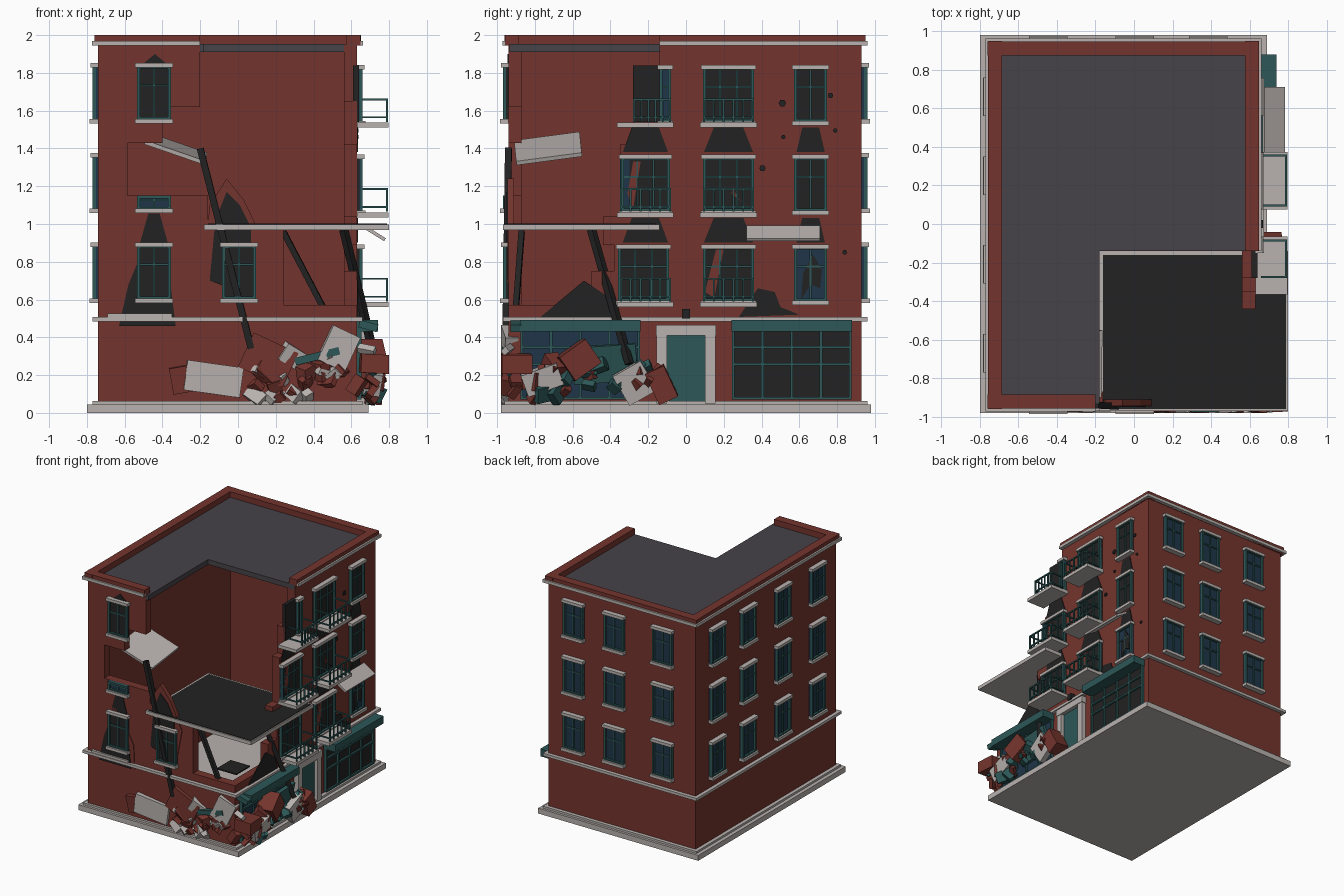
import bpy, bmesh, math, random
from mathutils import Vector, Matrix, Euler

if "Cube" in bpy.data.objects:
    bpy.data.objects.remove(bpy.data.objects["Cube"])

random.seed(4)
COLORS = {"brick": (.175, .034, .026), "stone": (.48, .445, .425), "roof_grey": (.062, .056, .066),
          "char_black": (.016, .016, .016), "teal_paint": (.026, .095, .095), "blue_glass": (.014, .036, .066)}
NAMES = list(COLORS)
BRICK, STONE, ROOF, BLACK, TEAL, GLASS = range(6)
MATS = []
for n, c in COLORS.items():
    m = bpy.data.materials.new(n)
    m.diffuse_color = (*c, 1)
    m.use_nodes = True
    m.node_tree.nodes["Principled BSDF"].inputs["Base Color"].default_value = m.diffuse_color
    MATS.append(m)


def part(name, solids):
    """One object from a list of prisms (bottom loop, top loop, colour)."""
    bm = bmesh.new()
    for lo, hi, mat in solids:
        a = [bm.verts.new(p) for p in lo]
        b = [bm.verts.new(p) for p in hi]
        n = len(a)
        fs = [bm.faces.new(a[::-1]), bm.faces.new(b)]
        fs += [bm.faces.new((a[i], a[(i + 1) % n], b[(i + 1) % n], b[i])) for i in range(n)]
        for f in fs:
            f.material_index = mat
    bmesh.ops.recalc_face_normals(bm, faces=bm.faces)
    me = bpy.data.meshes.new(name)
    bm.to_mesh(me)
    bm.free()
    for m in MATS:
        me.materials.append(m)
    ob = bpy.data.objects.new(name, me)
    bpy.context.collection.objects.link(ob)
    return ob


# Wall coordinates: u along the wall, d outward from it, z up
WALL = {"front": lambda u, d, z: (u, -.94 - d, z), "back": lambda u, d, z: (u, .93 + d, z),
        "left": lambda u, d, z: (-.74 - d, u, z), "right": lambda u, d, z: (.63 + d, u, z)}


def poly(w, pts, d0, d1, mat):
    f = WALL[w]
    return [f(u, d0, z) for u, z in pts], [f(u, d1, z) for u, z in pts], mat


def wbox(w, u0, u1, z0, z1, d0, d1, mat):
    return poly(w, [(u0, z0), (u1, z0), (u1, z1), (u0, z1)], d0, d1, mat)


def box(x0, x1, y0, y1, z0, z1, mat):
    c = [(x0, y0), (x1, y0), (x1, y1), (x0, y1)]
    return [(x, y, z0) for x, y in c], [(x, y, z1) for x, y in c], mat


def chunk(loc, size, rot, mat):
    """Rotated box, kept inside the model's footprint."""
    M = Matrix.Translation(loc) @ Euler([math.radians(r) for r in rot]).to_matrix().to_4x4()
    lo, hi, _ = box(-size[0] / 2, size[0] / 2, -size[1] / 2, size[1] / 2, -size[2] / 2, size[2] / 2, mat)
    fit = lambda p: (min(p.x, .8), max(p.y, -.98), max(p.z, .03))
    return [fit(M @ Vector(p)) for p in lo], [fit(M @ Vector(p)) for p in hi], mat


def beam(a, b, t):
    a, b = Vector(a), Vector(b)
    q = (b - a).to_track_quat('Z', 'Y')
    c = [q @ Vector((x * t, y * t, 0)) for x, y in ((-.5, -.5), (.5, -.5), (.5, .5), (-.5, .5))]
    return [a + v for v in c], [b + v for v in c], BLACK


# Plinth and ground floor
part("plinth", [box(-.8, .69, -.98, .98, 0, .045, STONE), box(-.77, .66, -.96, .96, .045, .062, STONE)])

# Hollow shell; front and right walls end in stepped breaks
part("front_wall", [poly("front", [(-.74, .05), (.63, .05), (.63, .57), (.24, .57), (.24, .97), (-.16, .97),
     (-.16, 1.15), (-.585, 1.15), (-.585, 1.43), (-.4, 1.43), (-.4, 1.62), (-.2, 1.62), (-.2, 1.95),
     (-.74, 1.95)], -.07, 0, BRICK)])
part("right_wall", [poly("right", [(-.87, .05), (.93, .05), (.93, 1.95), (-.14, 1.95), (-.14, 1.65), (-.28, 1.65),
     (-.28, 1.42), (-.35, 1.42), (-.35, 1.04), (-.44, 1.04), (-.44, .89), (-.38, .89), (-.38, .75), (-.5, .75),
     (-.5, .57), (-.87, .57)], -.07, 0, BRICK)])
part("left_wall", [wbox("left", -.87, .93, .05, 1.95, -.07, 0, BRICK)])
part("back_wall", [wbox("back", -.67, .56, .05, 1.95, -.07, 0, BRICK)])

# Roof with the missing corner, parapet and cornice
L = [(-.735, -.935), (-.18, -.935), (-.18, -.14), (.625, -.14), (.625, .925), (-.735, .925)]
part("roof_slab", [([(x, y, 1.91) for x, y in L], [(x, y, 1.952) for x, y in L], ROOF)])
RUNS = [("front", -.74, -.2), ("left", -.94, .93), ("back", -.74, .63), ("right", -.14, .93)]


def ext(w, a, b, d):
    # run ends overlap at the outer corners, broken ends stay put
    return a - (0 if w == "right" and a > -.5 else d), b + (0 if w == "front" and b < 0 else d)


part("parapet", [wbox(w, *ext(w, a, b, .02), 1.945, 2, -.055, .018, BRICK) for w, a, b in RUNS])
part("cornice", [wbox(w, *ext(w, a, b, .032), 1.945, 1.97, 0, .032, STONE) for w, a, b in RUNS])
FULL = [("front", -.74, .63), ("left", -.94, .93), ("back", -.74, .63), ("right", -.94, .93)]
part("string_course", [wbox(w, a - .03, b + .03, .485, .508, 0, .03, STONE) for w, a, b in FULL])


# Windows
def window(w, u, z, width, glass, cols=2, h=.29, lintel=True, sill=True):
    a, b, t = u - width / 2, u + width / 2, .016
    s = [wbox(w, a, b, z, z + h, 0, .012, glass)]
    s += [wbox(w, x, x + t, z, z + h, 0, .03, TEAL) for x in (a, b - t)]
    s += [wbox(w, a, b, y, y + t, 0, .03, TEAL) for y in (z, z + h - t)]
    s += [wbox(w, a + width * i / cols - .005, a + width * i / cols + .005, z, z + h, 0, .02, TEAL)
          for i in range(1, cols)]
    s += [wbox(w, a, b, z + h * .62, z + h * .62 + .01, 0, .02, TEAL)]
    if lintel:
        s.append(wbox(w, a - .01, b + .01, z + h - .012, z + h + .012, 0, .04, STONE))
    if sill:
        s.append(wbox(w, a - .01, b + .01, z - .018, z + .006, 0, .045, STONE))
    part(w + "_window", s)


FLOORS = (.6, 1.075, 1.55)
for z in FLOORS:
    for u in (.66, .25, -.21, -.67):
        window("left", u, z, .18, GLASS)
    for u in (-.445, .005, .385):
        window("back", u, z, .18, GLASS)
    window("right", .66, z - .01, .175, GLASS if z < 1 else BLACK)
    window("right", .225, z - .01, .27, BLACK, 3)
window("front", -.445, .6, .18, BLACK)
window("front", .005, .6, .18, BLACK)
window("front", -.445, 1.55, .18, BLACK)
window("front", -.445, 1.075, .18, GLASS, h=.075, lintel=False)
window("right", -.225, .59, .27, BLACK, 3)
window("right", -.215, 1.065, .26, BLACK, 3)
window("right", -.11, 1.54, .06, GLASS, 1)
part("burnt_frame", [wbox("right", -.28, -.14, 1.54, 1.84, -.02, .01, BLACK),
                     wbox("right", -.35, -.3, 1.08, 1.35, .012, .018, GLASS)])

# Balconies with railings
for z in FLOORS:
    for u in (.225, -.215):
        z0, a, b = z - .01, u - .135, u + .135
        if u < 0 and z > 1.5:
            a = -.28
        s = [wbox("right", u - .15, u + .15, z0 - .03, z0 - .003, 0, .168, STONE)]
        for r in (z0 + .115, z0 + .02):
            s.append(wbox("right", a, b, r, r + .01, .153, .165, TEAL))
            s += [wbox("right", y, y + .01, r, r + .01, .03, .165, TEAL) for y in (a, b - .01)]
        for i in range(6):
            y = a + (b - a - .01) * i / 5
            s.append(wbox("right", y, y + .01, z0, z0 + .12, .154, .164, TEAL))
        part("balcony", s)
part("fallen_balcony", [chunk((.725, .515, .95), (.125, .39, .018), (0, 32, 0), STONE)])


# Shop fronts and door
def shop(a, b, glass):
    s = [wbox("right", a, b, .07, .45, 0, .01, glass), wbox("right", a - .01, b + .01, .43, .492, 0, .11, TEAL)]
    s += [wbox("right", a + (b - a) * i / 4 - .007, a + (b - a) * i / 4 + .007, .07, .45, 0, .025, TEAL)
          for i in range(5)]
    s += [wbox("right", a, b, z, z + .014, 0, .025, TEAL) for z in (.07, .25, .34)]
    part("shop_front", s)


shop(.25, .87, BLACK)
shop(-.87, -.25, GLASS)
part("door", [wbox("right", -.1, .1, .05, .41, 0, .012, TEAL), wbox("right", -.155, -.1, .05, .42, 0, .04, STONE),
              wbox("right", .1, .155, .05, .42, 0, .04, STONE), wbox("right", -.16, .16, .41, .465, 0, .045, STONE),
              wbox("right", -.02, .02, .5, .55, 0, .04, BLACK)])

# Soot above windows, broken brick rims and bullet holes
soot = []
for z in (.902, 1.38):
    for u, k in ((.225, .13), (.66, .075), (-.215, .12)):
        soot.append(poly("right", [(u - k, z), (u + k, z), (u + k * .6, z + .13), (u - k * .6, z + .13)], 0, .006, BLACK))
soot.append(poly("front", [(-.52, .895), (-.37, .895), (-.415, 1.055), (-.475, 1.055)], 0, .006, BLACK))
soot.append(poly("front", [(-.5, 1.85), (-.38, 1.85), (-.44, 1.9)], 0, .006, BLACK))
soot.append(poly("right", [(-.77, .508), (-.38, .508), (-.42, .62), (-.54, .7)], 0, .006, BLACK))
soot.append(poly("right", [(.28, .508), (.6, .52), (.5, .56), (.47, .64), (.38, .66)], 0, .006, BLACK))
part("soot", soot)
part("broken_rims", [
    poly("front", [(-.69, .46), (-.3, .46), (-.31, .66), (-.42, .88), (-.51, .94), (-.59, .85)], 0, .006, BRICK),
    poly("front", [(-.63, .46), (-.33, .46), (-.36, .7), (-.42, .84), (-.5, .87), (-.58, .68)], 0, .011, BLACK),
    poly("front", [(-.19, .69), (.1, .69), (.14, .9), (.03, 1.13), (-.06, 1.24), (-.15, 1.1)], -.03, .006, BRICK),
    poly("front", [(-.15, .7), (.07, .62), (.07, .98), (.01, 1.1), (-.06, 1.17), (-.12, 1.02)], -.03, .011, BLACK),
    poly("right", [(.1, .64), (.15, .61), (.2, .87), (.16, .87)], .012, .019, BRICK),
    poly("right", [(.24, 1.16), (.35, 1.08), (.27, 1.14), (.25, 1.2)], .012, .019, BRICK),
    poly("right", [(-.31, 1.16), (-.28, 1.08), (-.24, 1.33), (-.28, 1.33)], .012, .019, BRICK),
    poly("right", [(.61, .6), (.66, .68), (.71, .66), (.72, .76), (.67, .84), (.62, .74)], .012, .019, BLACK)])
holes = []
for u, z, r in ((.51, 1.64, .02), (.765, 1.68, .015), (.79, 1.495, .012), (.515, 1.46, .012), (.405, 1.295, .017),
                (.84, .85, .013)):
    holes.append(poly("right", [(u + r * math.cos(i * math.pi / 3), z + r * math.sin(i * math.pi / 3))
                                for i in range(6)], 0, .008, BLACK))
part("bullet_holes", holes)

# Collapsed floors and charred beams
part("corner_floor", [box(-.18, .8, -.97, -.14, .968, .998, STONE), box(-.16, .79, -.96, -.16, .998, 1.002, BLACK)])
part("floor_remnant", [box(.33, .51, -.75, -.57, .555, .566, BLACK)])
part("hanging_slab", [chunk((-.33, -.73, 1.4), (.34, .35, .022), (8, 19, 2), STONE)])
part("loose_ledge", [wbox("front", -.69, -.35, .508, .527, 0, .025, STONE)])
part("charred_beams", [beam((-.2, -.94, 1.4), (.07, -.955, .34), .035),
                       beam((.24, -.87, .96), (.45, -.9, .56), .03),
                       beam((.56, -.5, .97), (.73, -.3, .26), .035)])

# Rubble at the broken corner
big = [chunk((-.13, -.95, .18), (.3, .05, .16), (0, 8, 4), STONE), chunk((-.28, -.94, .18), (.15, .06, .14), (5, -10, 0), BRICK),
       chunk((.16, -.94, .28), (.26, .06, .2), (0, 25, 0), BRICK), chunk((.53, -.94, .34), (.16, .07, .2), (0, 25, 10), STONE),
       chunk((.72, -.9, .26), (.15, .16, .1), (0, 3, 5), BRICK), chunk((.7, -.57, .28), (.14, .17, .15), (35, 0, 10), BRICK),
       chunk((.72, -.27, .16), (.05, .17, .18), (30, 10, 0), STONE), chunk((.71, -.13, .15), (.12, .11, .18), (25, 5, 0), BRICK),
       chunk((.72, -.76, .18), (.09, .2, .12), (20, 10, 0), STONE), chunk((.68, -.43, .26), (.03, .34, .2), (4, 14, 0), TEAL),
       chunk((.69, -.9, .46), (.1, .06, .04), (0, 15, 0), TEAL), chunk((.42, -.95, .3), (.24, .05, .04), (0, -14, 0), TEAL)]
for i in range(46):
    s = [random.uniform(.03, .13), random.uniform(.03, .09), random.uniform(.03, .1)]
    mat = (BRICK, STONE, TEAL, BRICK)[i % 4]
    if i % 2:
        loc = (random.uniform(0, .7), -.945, .08 + random.random() ** 1.5 * .26)
    else:
        loc = (.71, random.uniform(-.93, -.15), .08 + random.random() ** 1.5 * .2)
    big.append(chunk(loc, s, [random.uniform(-50, 50) for _ in range(3)], mat))
part("rubble", big)
